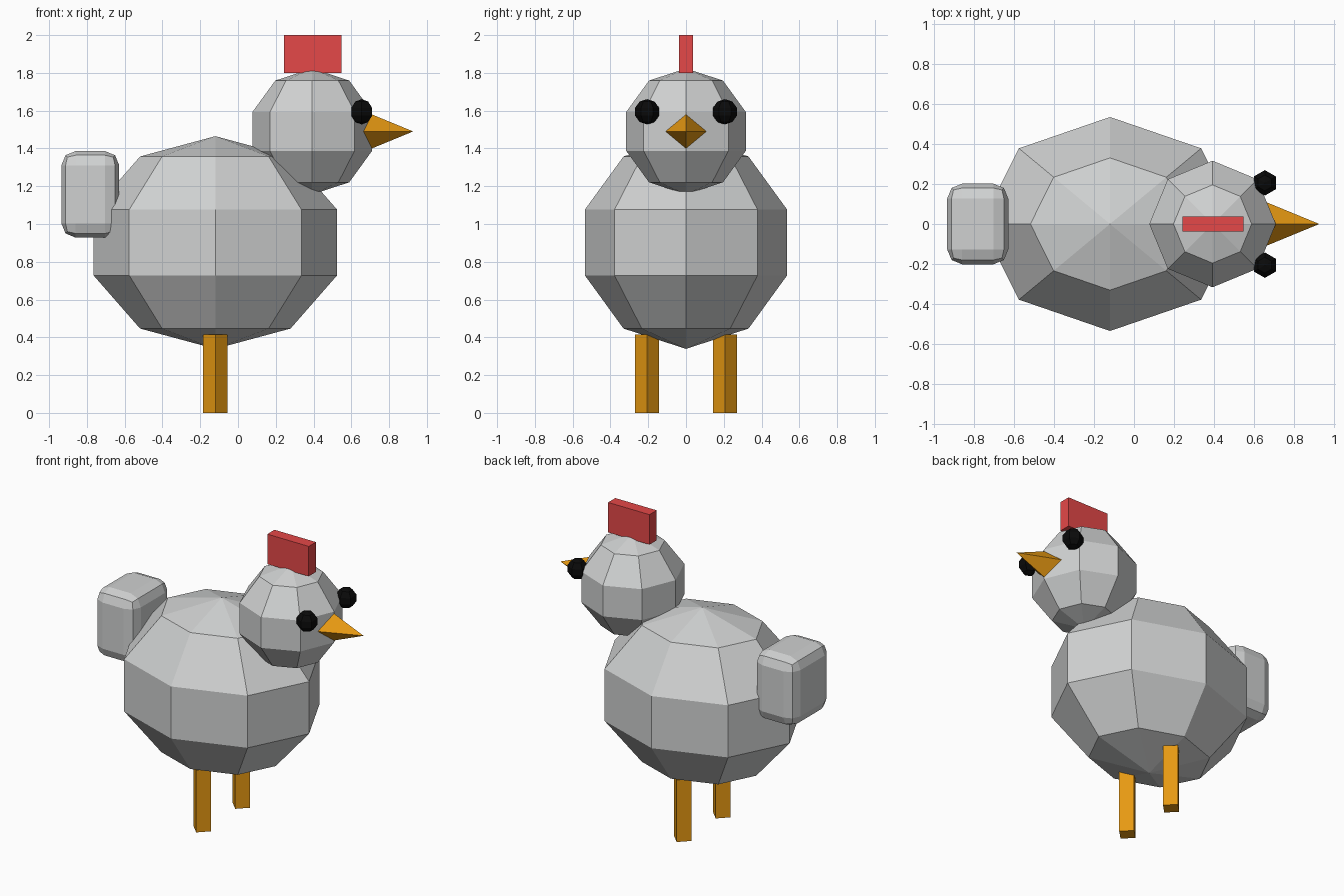
import bpy
from math import radians

if "Cube" in bpy.data.objects:
    bpy.data.objects.remove(bpy.data.objects["Cube"], do_unlink=True)


def material(name, color):
    mat = bpy.data.materials.new(name)
    mat.use_nodes = True
    mat.diffuse_color = (*color, 1)
    mat.node_tree.nodes["Principled BSDF"].inputs["Base Color"].default_value = (*color, 1)
    return mat


feather = material("feather grey", (0.63, 0.64, 0.64))
orange = material("beak orange", (0.8, 0.32, 0.006))
red = material("comb red", (0.78, 0.065, 0.065))
black = material("eye black", (0.003, 0.003, 0.003))


def finish(name, mat, scale=(1, 1, 1)):
    ob = bpy.context.object
    ob.name = ob.data.name = name
    ob.scale = scale
    ob.data.materials.append(mat)
    bpy.ops.object.transform_apply(location=False, rotation=True, scale=True)
    bpy.ops.object.shade_flat()
    return ob


def ball(name, mat, segments, location, radii):
    bpy.ops.mesh.primitive_uv_sphere_add(segments=segments, ring_count=5, radius=1, location=location)
    return finish(name, mat, radii)


def box(name, mat, location, size):
    bpy.ops.mesh.primitive_cube_add(size=1, location=location)
    return finish(name, mat, size)


# Body and head: faceted balls
ball("body", feather, 8, (-0.12, 0, 0.902), (0.678, 0.563, 0.563))
ball("head", feather, 8, (0.393, 0, 1.49), (0.333, 0.333, 0.333))

# Tail: rounded block
tail = box("tail", feather, (-0.782, 0, 1.157), (0.306, 0.404, 0.458))
bevel = tail.modifiers.new("rounding", "BEVEL")
bevel.width = 0.075
bevel.segments = 2

# Comb
box("comb", red, (0.396, 0, 1.9), (0.306, 0.076, 0.2))

# Beak: four-sided spike sunk into the head
bpy.ops.mesh.primitive_cone_add(vertices=4, radius1=0.175, radius2=0, depth=0.425,
                                location=(0.715, 0, 1.49), rotation=(0, radians(90), 0))
finish("beak", orange)

# Eyes and legs, one on each side
for side, y in (("front", -0.206), ("back", 0.206)):
    ball(side + "_eye", black, 6, (0.655, y, 1.594), (0.067, 0.067, 0.067))
    bpy.ops.mesh.primitive_cylinder_add(vertices=4, radius=0.064, depth=0.414,
                                        location=(-0.12, y, 0.207))
    finish(side + "_leg", orange)
